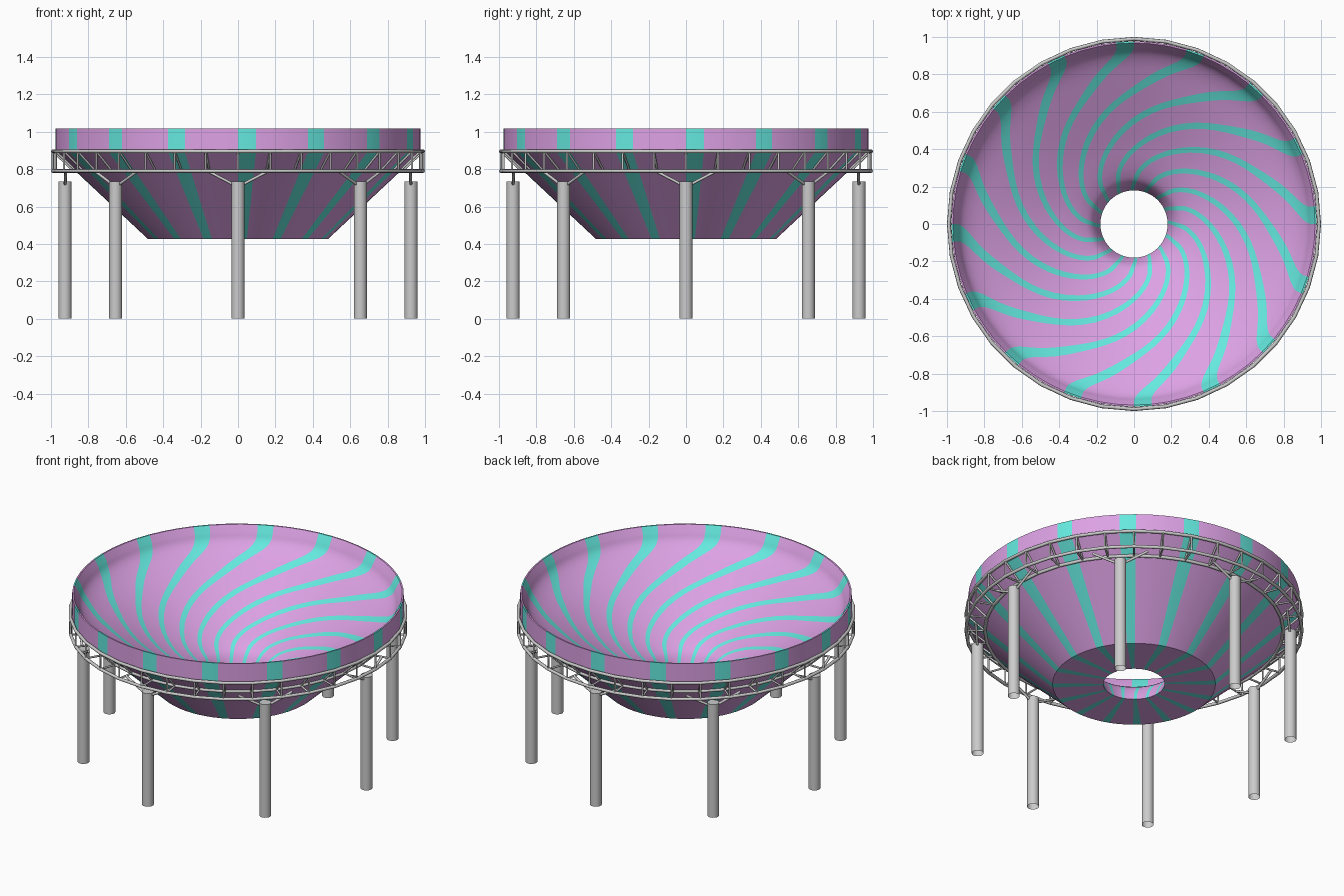
import bpy, bmesh
from math import sin, cos, radians
from mathutils import Vector

if "Cube" in bpy.data.objects:
    bpy.data.objects.remove(bpy.data.objects["Cube"])


def material(name, rgb):
    m = bpy.data.materials.new(name)
    m.diffuse_color = (*rgb, 1)
    m.use_nodes = True
    m.node_tree.nodes["Principled BSDF"].inputs["Base Color"].default_value = m.diffuse_color
    return m


def finish(name, bm, mats=(), smooth=30):
    bmesh.ops.recalc_face_normals(bm, faces=bm.faces)
    me = bpy.data.meshes.new(name)
    bm.to_mesh(me)
    bm.free()
    for m in mats:
        me.materials.append(m)
    ob = bpy.data.objects.new(name, me)
    bpy.context.collection.objects.link(ob)
    bpy.ops.object.select_all(action='DESELECT')
    ob.select_set(True)
    bpy.context.view_layer.objects.active = ob
    bpy.ops.object.shade_smooth_by_angle(angle=radians(smooth))
    return ob


def polar(r, deg, z):
    a = radians(deg)
    return Vector((r * cos(a), r * sin(a), z))


def rod(bm, a, b, radius, sides=8):
    d = b - a
    new = bmesh.ops.create_cone(bm, cap_ends=True, segments=sides, radius1=radius,
                                radius2=radius, depth=d.length)['verts']
    bmesh.ops.rotate(bm, verts=new, matrix=Vector((0, 0, 1)).rotation_difference(d).to_matrix())
    bmesh.ops.translate(bm, verts=new, vec=(a + b) / 2)


def smooth_path(pts, steps):
    """Catmull-Rom resampling of the profile"""
    pts = [Vector(p) for p in pts]
    ext = [2 * pts[0] - pts[1]] + pts + [2 * pts[-1] - pts[-2]]
    out = []
    for i in range(len(pts) - 1):
        p0, p1, p2, p3 = ext[i:i + 4]
        for k in range(steps):
            t = k / steps
            out.append(0.5 * (2 * p1 + (p2 - p0) * t + (2 * p0 - 5 * p1 + 4 * p2 - p3) * t * t
                              + (3 * p1 - p0 - 3 * p2 + p3) * t ** 3))
    return out + [pts[-1]]


# Striped funnel bowl: profile of (radius, height, twist in degrees)
inside = [(.18, .425, 90), (.20, .48, 89), (.23, .53, 86), (.28, .567, 82),
          (.35, .605, 72.5), (.45, .655, 57), (.60, .735, 35.5), (.72, .80, 19),
          (.83, .86, 8), (.89, .90, 2.5), (.925, .935, .5), (.945, .975, 0)]
outside = [(.968, 1.016, 0), (.977, 1.016, 0), (.977, .89, 0), (.48, .425, 0), (.18, .425, 0)]
profile = smooth_path(inside, 4) + [Vector(p) for p in outside]
SEG = 64
bm = bmesh.new()
rings = [[bm.verts.new(polar(r, i * 360 / SEG + tw, z)) for i in range(SEG)]
         for r, z, tw in profile]
for a, b in zip(rings, rings[1:]):
    for i in range(SEG):
        j = (i + 1) % SEG
        f = bm.faces.new((a[i], a[j], b[j], b[i]))
        f.material_index = 1 if i % 4 == 0 else 0
bmesh.ops.remove_doubles(bm, verts=bm.verts, dist=1e-4)
finish("funnel_bowl", bm, [material("mauve", (.72, .36, .78)),
                           material("turquoise", (.13, .82, .74))])

# Triangular ring truss: three rails
N = 36
OUT, INN, TOP, LOW = .99, .88, .895, .79
for name, r, z in (("truss_top_rail", OUT, TOP), ("truss_lower_rail", OUT, LOW),
                   ("truss_inner_rail", INN, LOW)):
    bpy.ops.mesh.primitive_torus_add(major_segments=N, minor_segments=8, major_radius=r,
                                     minor_radius=.01, location=(0, 0, z))
    ob = bpy.context.object
    ob.name = name
    bpy.ops.object.shade_smooth_by_angle(angle=radians(50))

# Truss struts: upright, slanted web and bottom tie at every corner
bm = bmesh.new()
for i in range(N):
    a = i * 360 / N
    top, low, inn = polar(OUT, a, TOP), polar(OUT, a, LOW), polar(INN, a, LOW)
    for p, q in ((top, low), (top, inn), (low, inn)):
        rod(bm, p, q, .006, 6)
finish("truss_struts", bm, smooth=65)

# Open-ended legs with a forked brace up to the truss ties
for k in range(8):
    a = k * 45
    bm = bmesh.new()
    rod(bm, polar(.925, a, 0), polar(.925, a, .735), .035, 24)
    bmesh.ops.delete(bm, geom=[f for f in bm.faces if f.calc_center_median().z < .01],
                     context='FACES_ONLY')
    finish(f"leg_{k + 1}", bm)
    bm = bmesh.new()
    for s in (-1, 1):
        rod(bm, polar(.925, a, .705), polar(.935, a + s * 10, LOW), .008)
    finish(f"leg_brace_{k + 1}", bm, smooth=50)
